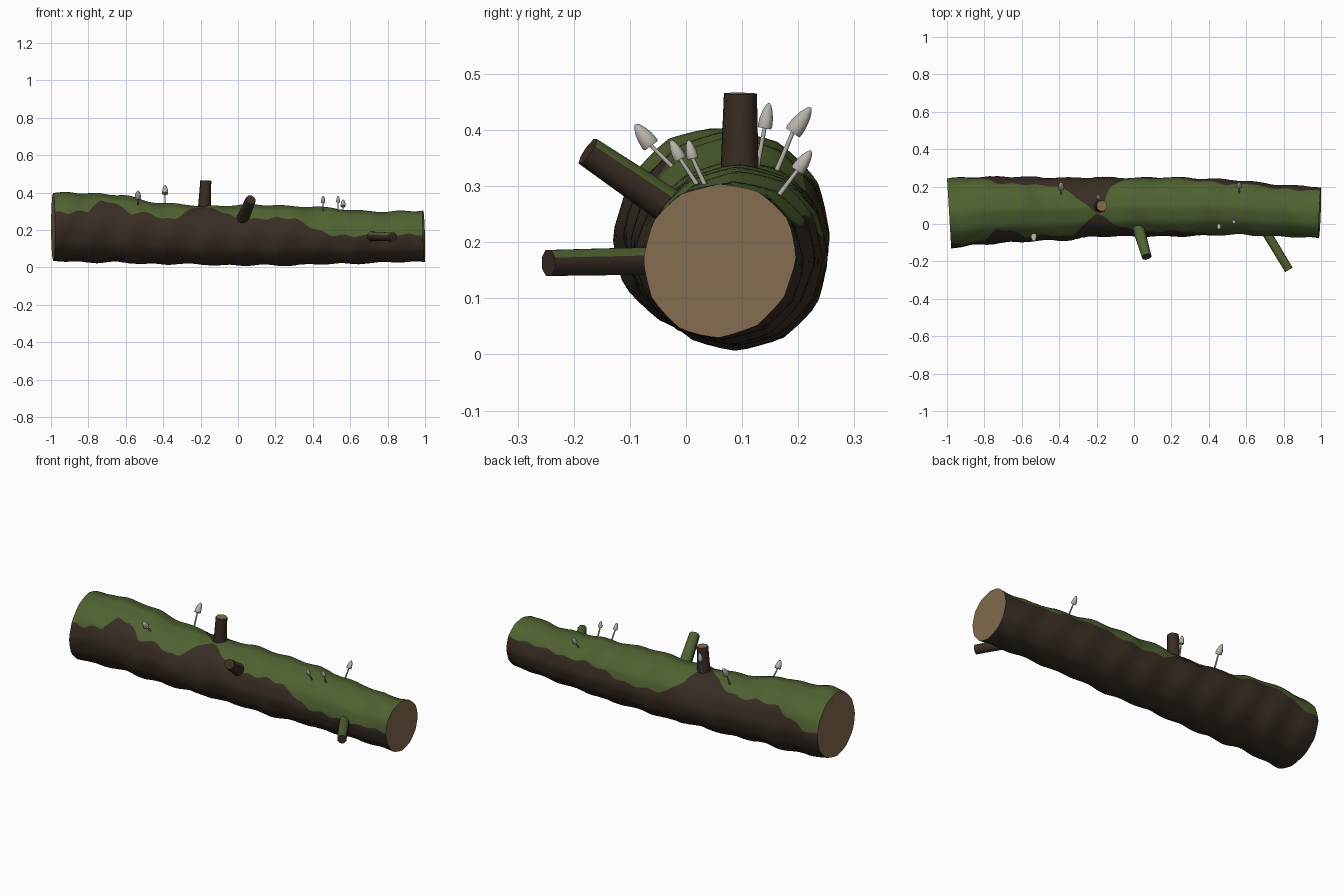
import bpy, bmesh, math
from mathutils import Vector

if "Cube" in bpy.data.objects:
    bpy.data.objects.remove(bpy.data.objects["Cube"])


def material(name, srgb):
    m = bpy.data.materials.new(name)
    m.diffuse_color = [(c / 255 / 12.92 if c < 10 else ((c / 255 + 0.055) / 1.055) ** 2.4) for c in srgb] + [1]
    m.use_nodes = True
    m.node_tree.nodes["Principled BSDF"].inputs["Base Color"].default_value = m.diffuse_color
    return m


BARK = material("dark_bark", (57, 46, 36))
MOSS = material("moss_green", (80, 98, 49))
WOOD = material("cut_wood", (132, 108, 78))
PALE = material("mushroom_grey", (184, 179, 170))


def lookup(table, x):
    """Linear interpolation of the rows of a table keyed on x."""
    for a, b in zip(table, table[1:]):
        if x <= b[0]:
            t = max(0, (x - a[0]) / (b[0] - a[0]))
            return [p + (q - p) * t for p, q in zip(a[1:], b[1:])]
    return table[-1][1:]


def finish(bm, name, mats, angle=40):
    me = bpy.data.meshes.new(name)
    bmesh.ops.recalc_face_normals(bm, faces=bm.faces[:])
    bm.to_mesh(me)
    bm.free()
    for m in mats:
        me.materials.append(m)
    ob = bpy.data.objects.new(name, me)
    bpy.context.collection.objects.link(ob)
    bpy.ops.object.select_all(action='DESELECT')
    ob.select_set(True)
    bpy.context.view_layer.objects.active = ob
    bpy.ops.object.shade_smooth_by_angle(angle=math.radians(angle))
    return ob


# Trunk outline: x, y low, y high, z low, z high
OUTLINE = [(-1, -.13, .24, .035, .395), (-.9, -.12, .25, .03, .405), (-.7, -.10, .257, .025, .392),
           (-.6, -.10, .252, .023, .385), (-.5, -.09, .25, .02, .36), (-.4, -.09, .25, .017, .345),
           (-.2, -.07, .25, .015, .33), (0, -.065, .25, .01, .335), (.2, -.07, .25, .01, .335),
           (.4, -.06, .245, .015, .325), (.6, -.06, .23, .02, .31), (.8, -.068, .21, .026, .297),
           (1, -.078, .197, .03, .307)]
# Moss spread: x, degrees from the top towards the front, degrees towards the back
SPREAD = [(-1, 64, 85), (-.9, 66, 82), (-.8, 60, 66), (-.74, 38, 55), (-.66, 38, 52), (-.58, 60, 52),
          (-.47, 52, 50), (-.4, 62, 42), (-.33, 58, 30), (-.27, 38, 8), (-.22, 16, -6), (-.2, 10, -9),
          (-.17, 18, 0), (-.13, 30, 40), (-.05, 45, 70), (0, 58, 75), (.1, 58, 78), (.2, 54, 78),
          (.3, 56, 72), (.36, 66, 66), (.42, 78, 62), (.5, 88, 58), (.6, 88, 62), (.8, 88, 56),
          (.85, 84, 58), (1, 87, 60)]


def trunk_point(x, a):
    """Point on the knobbly trunk; a is the angle from the top, positive to the back."""
    y0, y1, z0, z1 = lookup(OUTLINE, x)
    step = math.radians(30)
    off = (a + step / 2) % step - step / 2
    poly = math.cos(step / 2) / math.cos(step / 2 - abs(off))      # twelve-sided section
    r = 0.35 + 0.65 * poly
    r += 0.022 * math.sin(x * 31 + 1.5 * math.sin(2 * a)) + 0.012 * math.sin(x * 17 + 3 * a)
    y = (y0 + y1) / 2 + (y1 - y0) / 2 * r * math.sin(a)
    z = (z0 + z1) / 2 + (z1 - z0) / 2 * r * math.cos(a)
    lean = -0.06 * (y - .05) if x < 0 else 0.04 * (y - .2) - 0.03 * (z - .03)
    end = max(0, (abs(x) - .8) / .2)                                # slanted end cuts
    px = x + lean * end + (0.012 * end if x < 0 else 0.004 * end)
    return Vector((max(-1, min(1, px)), y, max(0, z)))


# Trunk: each ring is split exactly at the moss border
def build_trunk(stations=130, n_moss=20, n_bark=28):
    bm = bmesh.new()
    rings = []
    for i in range(stations + 1):
        x = -1 + 2 * i / stations
        f, b = lookup(SPREAD, x)
        f += 2.5 * math.sin(x * 53)
        b += 2.5 * math.sin(x * 47 + 1)
        f, b = math.radians(f), math.radians(max(b, 1 - f))
        angles = [-f + (f + b) * k / n_moss for k in range(n_moss)]
        angles += [b + (2 * math.pi - f - b) * k / n_bark for k in range(n_bark)]
        rings.append([bm.verts.new(trunk_point(x, a)) for a in angles])
    n = n_moss + n_bark
    for r, s in zip(rings, rings[1:]):
        for k in range(n):
            face = bm.faces.new((r[k], s[k], s[(k + 1) % n], r[(k + 1) % n]))
            face.material_index = 1 if k < n_moss else 0
    for ring in (rings[0], rings[-1]):
        bm.faces.new(ring).material_index = 2
    finish(bm, "trunk", [BARK, MOSS, WOOD], 50)


def revolve(bm, base, tip, profile, sides):
    """Spin (distance, radius) pairs around the line from base to tip; return the end cap."""
    base, axis = Vector(base), (Vector(tip) - Vector(base)).normalized()
    rot = axis.to_track_quat('Z', 'Y')
    rings = [[bm.verts.new(base + rot @ Vector((r * math.cos(2 * math.pi * (k + .5) / sides),
                                                r * math.sin(2 * math.pi * (k + .5) / sides), d)))
              for k in range(sides)] for d, r in profile]
    for p, q in zip(rings, rings[1:]):
        for k in range(sides):
            bm.faces.new((p[k], p[(k + 1) % sides], q[(k + 1) % sides], q[k]))
    bm.faces.new(rings[0][::-1])
    return bm.faces.new(rings[-1])


# Broken branches, with moss on upward faces where they lie low
def branch(name, base, tip, r0, r1, mossy):
    bm = bmesh.new()
    length = (Vector(tip) - Vector(base)).length
    cap = revolve(bm, base, tip, [(0, r0), (length * .5, (r0 + r1) / 2), (length, r1)], 8)
    bm.normal_update()
    for f in bm.faces:
        if mossy and f is not cap and f.normal.z > 0.05:
            f.material_index = 1
    cap.material_index = 0 if mossy else 2
    finish(bm, name, [BARK, MOSS, WOOD], 50)


# Mushrooms: thin stem and bullet-shaped cap
def mushroom(name, x, foot, rim, top, radius):
    bm = bmesh.new()
    foot, rim, top = (Vector((x, *p)) for p in (foot, rim, top))
    sunk = foot - (rim - foot).normalized() * .02
    stem = (rim - sunk).length + .005
    revolve(bm, sunk, rim, [(0, .0045), (stem, .0035)], 6)
    h = (top - rim).length
    revolve(bm, rim, top, [(h * .06, radius * .4), (0, radius * .92), (h * .1, radius), (h * .4, radius * .92),
                           (h * .7, radius * .68), (h * .92, radius * .36), (h, radius * .1)], 8)
    finish(bm, name, [PALE], 60)


build_trunk()
branch("upright_branch", (-.182, .095, .28), (-.172, .097, .465), .036, .030, False)
branch("leaning_branch", (.02, -.01, .25), (.068, -.175, .362), .034, .028, True)
branch("low_branch", (.68, 0, .168), (.828, -.245, .163), .027, .025, True)

mushroom("mushroom_1", -.535, (-.025, .335), (-.062, .372), (-.09, .41), .017)
mushroom("mushroom_2", -.39, (.168, .343), (.19, .395), (.222, .44), .017)
mushroom("mushroom_3", -.19, (.13, .35), (.14, .403), (.148, .448), .014)
mushroom("mushroom_4", .455, (.015, .31), (-.010, .348), (-.027, .382), .012)
mushroom("mushroom_5", .535, (.03, .31), (.012, .349), (.004, .382), .011)
mushroom("mushroom_6", .562, (.17, .29), (.198, .327), (.223, .363), .014)
